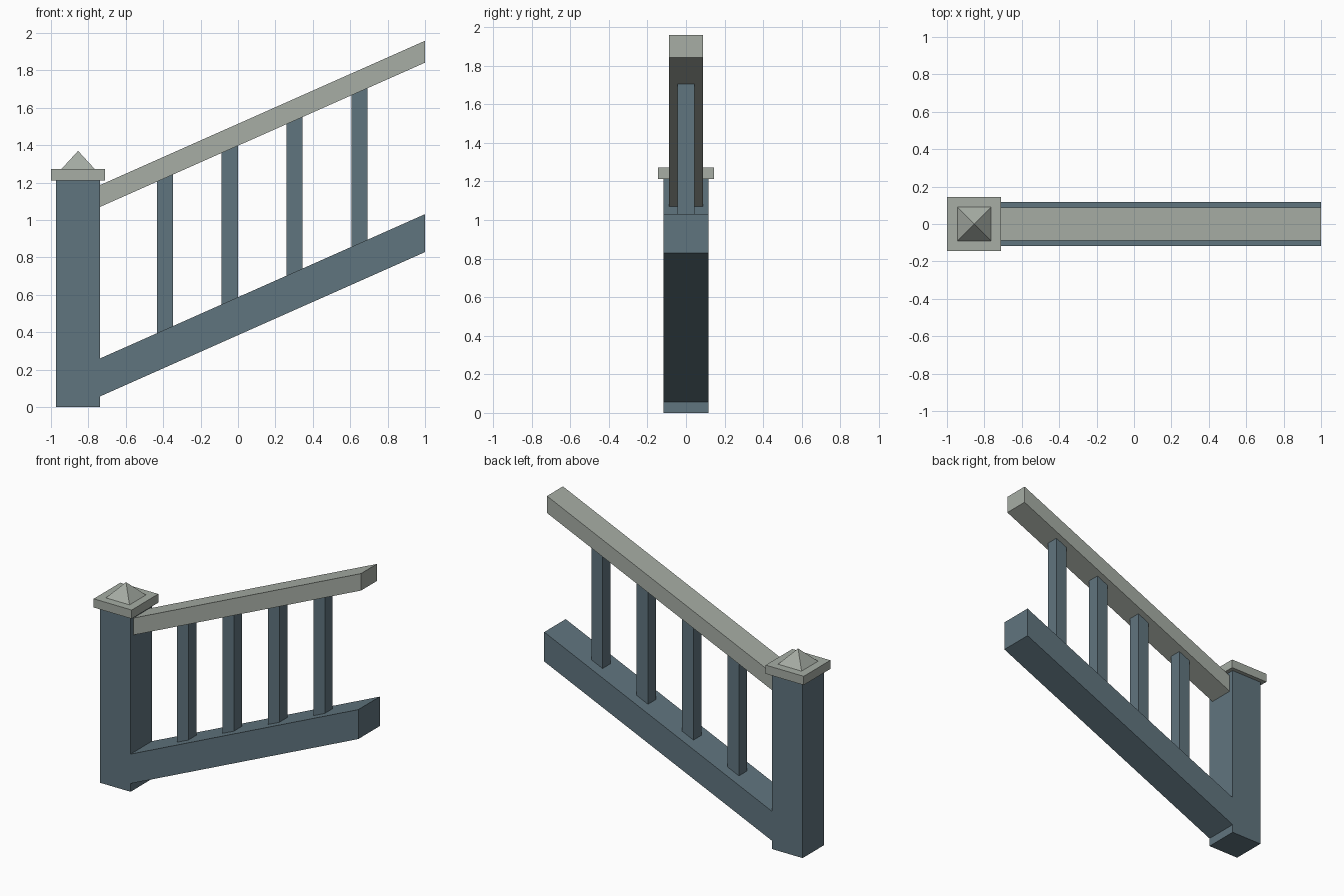
import bpy
import bmesh

cube = bpy.data.objects.get("Cube")
if cube:
    bpy.data.objects.remove(cube, do_unlink=True)


def make_material(name, rgb):
    mat = bpy.data.materials.new(name)
    mat.use_nodes = True
    mat.diffuse_color = (*rgb, 1)
    mat.node_tree.nodes["Principled BSDF"].inputs["Base Color"].default_value = (*rgb, 1)
    return mat


slate = make_material("slate blue", (0.118, 0.178, 0.212))
stone = make_material("pale stone", (0.385, 0.42, 0.375))


def finish(name, bm, mat):
    bmesh.ops.recalc_face_normals(bm, faces=bm.faces)
    mesh = bpy.data.meshes.new(name)
    bm.to_mesh(mesh)
    bm.free()
    mesh.materials.append(mat)
    obj = bpy.data.objects.new(name, mesh)
    bpy.context.collection.objects.link(obj)


def prism(name, profile, half_depth, mat):
    """Extrude an (x, z) outline through the depth, centred on y = 0."""
    bm = bmesh.new()
    face = bm.faces.new([bm.verts.new((x, -half_depth, z)) for x, z in profile])
    result = bmesh.ops.extrude_face_region(bm, geom=[face])
    verts = [v for v in result["geom"] if isinstance(v, bmesh.types.BMVert)]
    bmesh.ops.translate(bm, verts=verts, vec=(0, 2 * half_depth, 0))
    finish(name, bm, mat)


SLOPE = 0.444
START, END = -0.738, 1.0


def sloped(name, x0, x1, low, high, half_depth, mat):
    """Bar with plumb ends; low and high are heights at the post face."""
    rise0, rise1 = SLOPE * (x0 - START), SLOPE * (x1 - START)
    prism(name, [(x0, low + rise0), (x1, low + rise1),
                 (x1, high + rise1), (x0, high + rise0)], half_depth, mat)


def block(name, x, half_width, z0, z1, mat):
    prism(name, [(x - half_width, z0), (x + half_width, z0),
                 (x + half_width, z1), (x - half_width, z1)], half_width, mat)


# Newel post and cap
POST_X = -0.855
block("newel_post", POST_X, 0.117, 0, 1.212, slate)
block("post_cap", POST_X, 0.145, 1.212, 1.272, stone)

# Pyramid finial
bm = bmesh.new()
r = 0.09
base = [bm.verts.new((POST_X + sx * r, sy * r, 1.272))
        for sx, sy in ((-1, -1), (1, -1), (1, 1), (-1, 1))]
tip = bm.verts.new((POST_X, 0, 1.37))
bm.faces.new(base)
for i in range(4):
    bm.faces.new((base[i], base[(i + 1) % 4], tip))
finish("cap_finial", bm, stone)

# Sloping rails
sloped("bottom_rail", START, END, 0.057, 0.26, 0.117, slate)
sloped("handrail", START, END, 1.07, 1.187, 0.087, stone)

# Balusters, cut to the slope at both ends
for i in range(4):
    x = -0.391 + i * 0.347
    sloped(f"baluster_{i + 1}", x - 0.043, x + 0.043, 0.26, 1.07, 0.043, slate)
